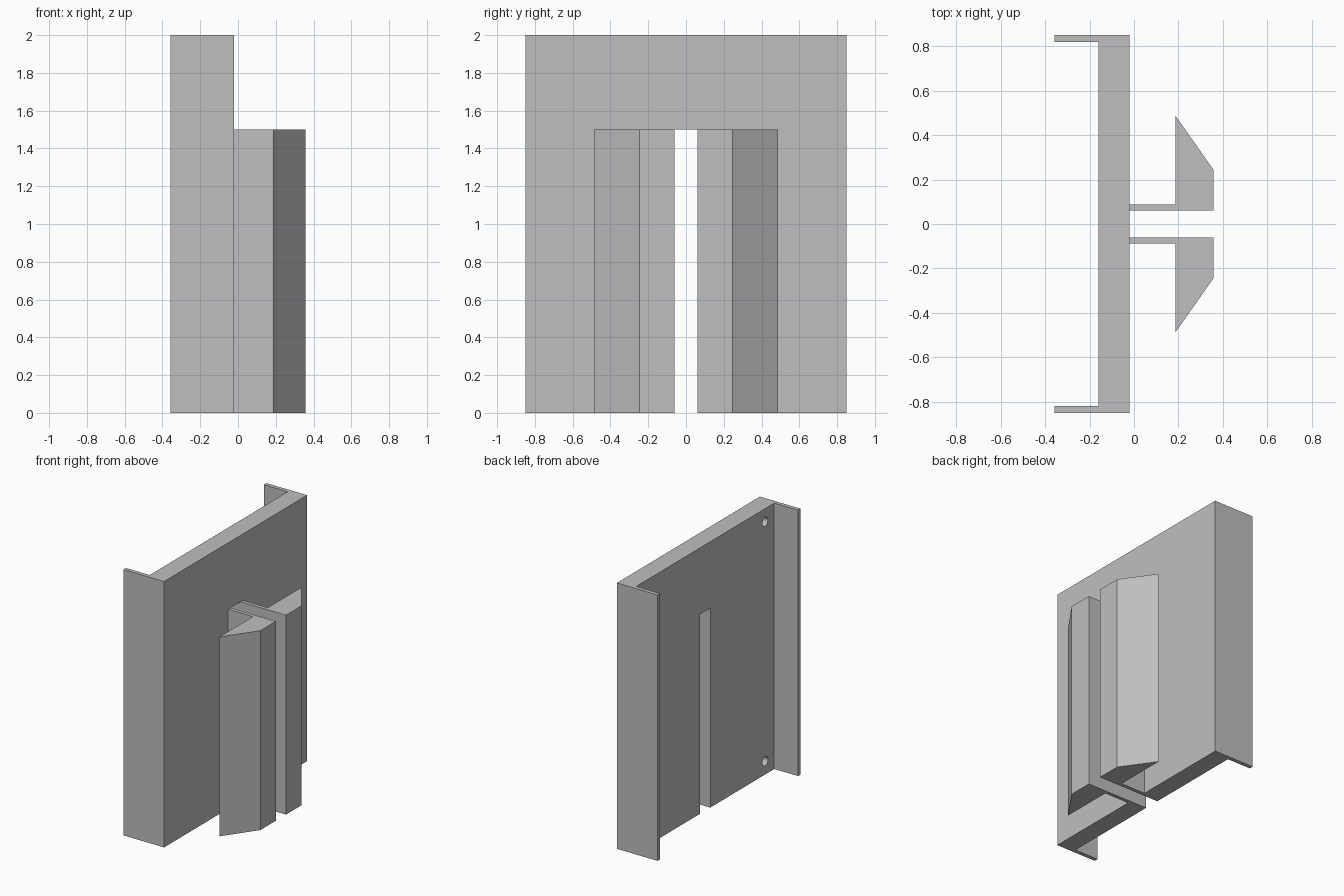
import bpy
import bmesh
from mathutils import Matrix

default = bpy.data.objects.get("Cube")
if default:
    bpy.data.objects.remove(default, do_unlink=True)

# Single plain grey material
grey = bpy.data.materials.new("light_grey")
grey.use_nodes = True
colour = (0.52, 0.52, 0.52, 1)
grey.diffuse_color = colour
grey.node_tree.nodes["Principled BSDF"].inputs["Base Color"].default_value = colour


def finish(name, bm):
    bmesh.ops.recalc_face_normals(bm, faces=bm.faces)
    mesh = bpy.data.meshes.new(name)
    bm.to_mesh(mesh)
    bm.free()
    mesh.materials.append(grey)
    obj = bpy.data.objects.new(name, mesh)
    bpy.context.collection.objects.link(obj)
    return obj


def extrude_profile(name, points, z0, z1):
    """Raise an (x, y) outline from z0 to z1."""
    bm = bmesh.new()
    face = bm.faces.new([bm.verts.new((x, y, z0)) for x, y in points])
    result = bmesh.ops.extrude_face_region(bm, geom=[face])
    top = [v for v in result["geom"] if isinstance(v, bmesh.types.BMVert)]
    bmesh.ops.translate(bm, verts=top, vec=(0, 0, z1 - z0))
    return finish(name, bm)


def cut(target, cutter):
    mod = target.modifiers.new("cut", "BOOLEAN")
    mod.operation = "DIFFERENCE"
    mod.solver = "EXACT"
    mod.object = cutter
    cutter.hide_render = True
    bpy.context.view_layer.objects.active = target
    bpy.ops.object.modifier_apply(modifier=mod.name)
    bpy.data.objects.remove(cutter, do_unlink=True)


back, inner, front = -0.358, -0.16, -0.02
half, lip = 0.85, 0.82
slot, clip_top = 0.06, 1.5

# Channel-shaped back plate with two side flanges
plate = extrude_profile("back_plate", [
    (front, -half), (front, half), (back, half), (back, lip),
    (inner, lip), (inner, -lip), (back, -lip), (back, -half)], 0, 2)

# Open slot running up from the bottom edge
cut(plate, extrude_profile("slot_cutter", [
    (-0.5, -slot), (0.5, -slot), (0.5, slot), (-0.5, slot)], -0.2, clip_top))

# Blind screw holes in the corners of the channel floor
for y in (-0.712, 0.712):
    for z in (0.1, 1.9):
        bm = bmesh.new()
        bmesh.ops.create_cone(bm, cap_ends=True, segments=32,
                              radius1=0.033, radius2=0.033, depth=0.2)
        bmesh.ops.transform(bm, matrix=Matrix.Translation((inner, y, z))
                            @ Matrix.Rotation(1.5707963, 4, "Y"), verts=bm.verts)
        cut(plate, finish("hole_cutter", bm))

# Mirrored pair of barbed clips either side of the slot
for name, side in (("clip_back", 1), ("clip_front", -1)):
    outline = [(front, slot), (0.357, slot), (0.357, 0.245),
               (0.186, 0.488), (0.186, 0.088), (front, 0.088)]
    extrude_profile(name, [(x, y * side) for x, y in outline], 0, clip_top)
